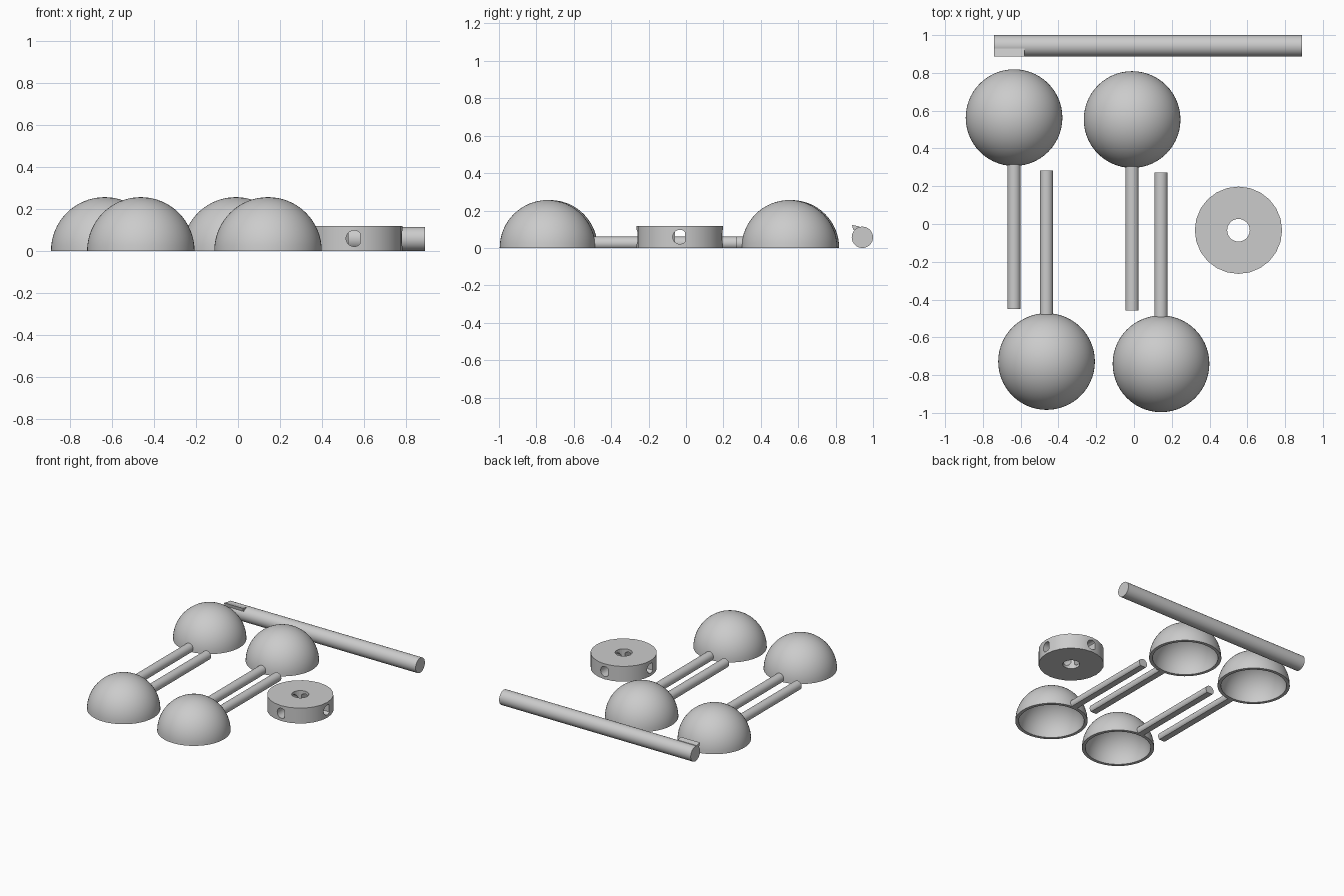
import bpy
import math
from mathutils import Matrix, Vector

if "Cube" in bpy.data.objects:
    bpy.data.objects.remove(bpy.data.objects["Cube"], do_unlink=True)

grey = bpy.data.materials.new("plain_grey")
grey.use_nodes = True
COLOUR = (0.6, 0.6, 0.6, 1)
grey.diffuse_color = COLOUR
grey.node_tree.nodes["Principled BSDF"].inputs["Base Color"].default_value = COLOUR


def make(name, verts, faces, smooth=True):
    mesh = bpy.data.meshes.new(name)
    mesh.from_pydata(verts, [], faces)
    mesh.materials.append(grey)
    obj = bpy.data.objects.new(name, mesh)
    bpy.context.collection.objects.link(obj)
    if smooth:
        shade(obj)
    return obj


def shade(obj):
    bpy.ops.object.select_all(action="DESELECT")
    obj.select_set(True)
    bpy.context.view_layer.objects.active = obj
    bpy.ops.object.shade_smooth_by_angle(angle=math.radians(30))


def prism(name, profile, start, end, frame, smooth=True):
    """Extrude a counter-clockwise profile along the third axis of the frame."""
    n = len(profile)
    verts = [frame @ Vector((u, v, w)) for w in (start, end) for u, v in profile]
    faces = [(i, (i + 1) % n, n + (i + 1) % n, n + i) for i in range(n)]
    faces += [tuple(reversed(range(n))), tuple(range(n, 2 * n))]
    return make(name, verts, faces, smooth)


def circle(radius, sides):
    steps = [2 * math.pi * i / sides for i in range(sides)]
    return [(radius * math.cos(a), radius * math.sin(a)) for a in steps]


def d_shape(radius, flat, sides=28):
    """Circle with a flat cut on its lower side."""
    a0 = -math.asin(flat / radius)
    span = math.pi - 2 * a0
    steps = [a0 + span * i / sides for i in range(sides + 1)]
    return [(radius * math.cos(a), radius * math.sin(a)) for a in steps]


def place(x, y, z, rot=None):
    return Matrix.Translation((x, y, z)) @ (rot or Matrix.Identity(4))


# Profile frames: extrusion along -y and along +x, both with v pointing up
ALONG_MINUS_Y = Matrix.Rotation(math.pi / 2, 4, "X")
ALONG_X = Matrix(((0, 0, 1, 0), (1, 0, 0, 0), (0, 1, 0, 0), (0, 0, 0, 1)))


# Hollow hemispherical cup
def cup(name, x, y, outer=0.256, inner=0.232, seg=56, rings=16):
    arc = [math.pi / 2 * i / rings for i in range(rings)]
    rows = [(inner * math.cos(a), inner * math.sin(a)) for a in reversed(arc)]
    rows += [(outer * math.cos(a), outer * math.sin(a)) for a in arc]
    verts = [(x + r * c, y + r * s, z) for r, z in rows for c, s in circle(1, seg)]
    faces = []
    for k in range(len(rows) - 1):
        for i in range(seg):
            j = (i + 1) % seg
            faces.append((k * seg + i, k * seg + j, (k + 1) * seg + j, (k + 1) * seg + i))
    low, high = len(verts), len(verts) + 1
    verts += [(x, y, inner), (x, y, outer)]
    last = (len(rows) - 1) * seg
    for i in range(seg):
        j = (i + 1) % seg
        faces += [(low, j, i), (high, last + i, last + j)]
    make(name, verts, faces)


# Four cups, each with a flat-bottomed arm reaching towards the middle
ARM = d_shape(0.035, 0.025)
cups = [("back_right", -0.635, 0.563, -1), ("back_left", -0.01, 0.553, -1),
        ("front_right", -0.463, -0.728, 1), ("front_left", 0.143, -0.74, 1)]
for label, cx, cy, side in cups:
    cup(label + "_cup", cx, cy)
    turn = ALONG_MINUS_Y if side < 0 else Matrix.Rotation(math.pi, 4, "Z") @ ALONG_MINUS_Y
    prism(label + "_arm", ARM, 0.242, 1.012, place(cx, cy, 0.025, turn))

# Hub with a centre bore and four D-shaped sockets
HUB = (0.553, -0.033)
hub = prism("hub", circle(0.231, 24), 0, 0.118, place(*HUB, 0))
cutters = [prism("bore_cutter", circle(0.06, 24), -0.1, 0.3, place(*HUB, 0), False)]
socket = [(-v, u) for u, v in d_shape(0.038, 0.027)]
for i in range(4):
    turn = Matrix.Rotation(i * math.pi / 2, 4, "Z") @ ALONG_MINUS_Y
    cutters.append(prism("socket_cutter", socket, 0.045, 0.3, place(*HUB, 0.059, turn), False))
for cutter in cutters:
    cutter.hide_render = True
    mod = hub.modifiers.new("cut", "BOOLEAN")
    mod.operation = "DIFFERENCE"
    mod.solver = "EXACT"
    mod.object = cutter
bpy.context.view_layer.update()
cut_mesh = bpy.data.meshes.new_from_object(
    hub.evaluated_get(bpy.context.evaluated_depsgraph_get()))
hub.modifiers.clear()
hub.data = cut_mesh
for cutter in cutters:
    bpy.data.objects.remove(cutter, do_unlink=True)
shade(hub)

# Long shaft with a small key at its right end
prism("shaft", circle(0.057, 32), -0.74, 0.89, place(0, 0.943, 0.057, ALONG_X))
key = [(0.893, 0.098), (0.935, 0.088), (0.928, 0.115), (0.888, 0.123)]
prism("shaft_key", key, -0.74, -0.58, ALONG_X, False)
